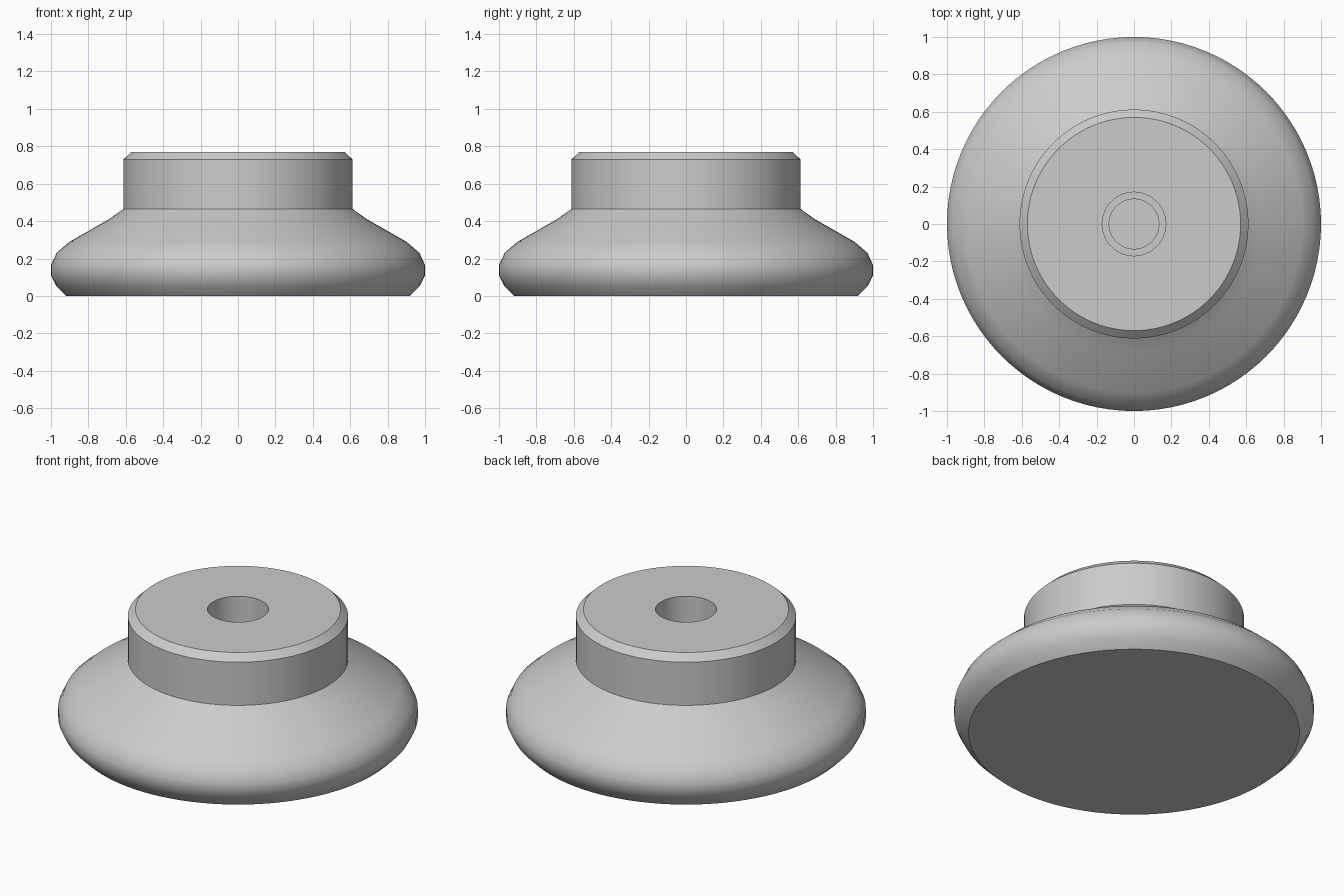
import bpy
import bmesh
import math

SEGMENTS = 96

cube = bpy.data.objects.get("Cube")
if cube:
    bpy.data.objects.remove(cube, do_unlink=True)


def make_material(name, colour):
    mat = bpy.data.materials.new(name)
    mat.use_nodes = True
    mat.diffuse_color = colour
    mat.node_tree.nodes["Principled BSDF"].inputs["Base Color"].default_value = colour
    return mat


def lathe(name, profile, material):
    """Revolve a (radius, height) profile around the z axis."""
    bm = bmesh.new()
    verts = [bm.verts.new((r, 0, z)) for r, z in profile]
    edges = [bm.edges.new(pair) for pair in zip(verts, verts[1:])]
    bmesh.ops.spin(bm, geom=verts + edges, cent=(0, 0, 0), axis=(0, 0, 1),
                   angle=math.tau, steps=SEGMENTS, use_merge=True)
    bmesh.ops.remove_doubles(bm, verts=bm.verts, dist=0.0001)
    bmesh.ops.recalc_face_normals(bm, faces=bm.faces)
    mesh = bpy.data.meshes.new(name)
    bm.to_mesh(mesh)
    bm.free()
    mesh.materials.append(material)
    obj = bpy.data.objects.new(name, mesh)
    bpy.context.collection.objects.link(obj)
    bpy.ops.object.select_all(action="DESELECT")
    obj.select_set(True)
    bpy.context.view_layer.objects.active = obj
    bpy.ops.object.shade_smooth_by_angle(angle=math.radians(32))
    return obj


grey = make_material("plain grey", (0.6, 0.6, 0.6, 1))

# Flared rounded foot
foot = [(0, 0), (0.92, 0), (0.97, 0.05), (1, 0.11), (1, 0.165),
        (0.97, 0.23), (0.9, 0.29), (0.69, 0.41), (0.612, 0.465)]
# Collar with a chamfered rim
collar = [(0.612, 0.73), (0.57, 0.77)]
# Stepped blind bore
bore = [(0.17, 0.77), (0.17, 0.35), (0.133, 0.35), (0.133, 0.12), (0, 0.12)]

lathe("knob_body", foot + collar + bore, grey)
